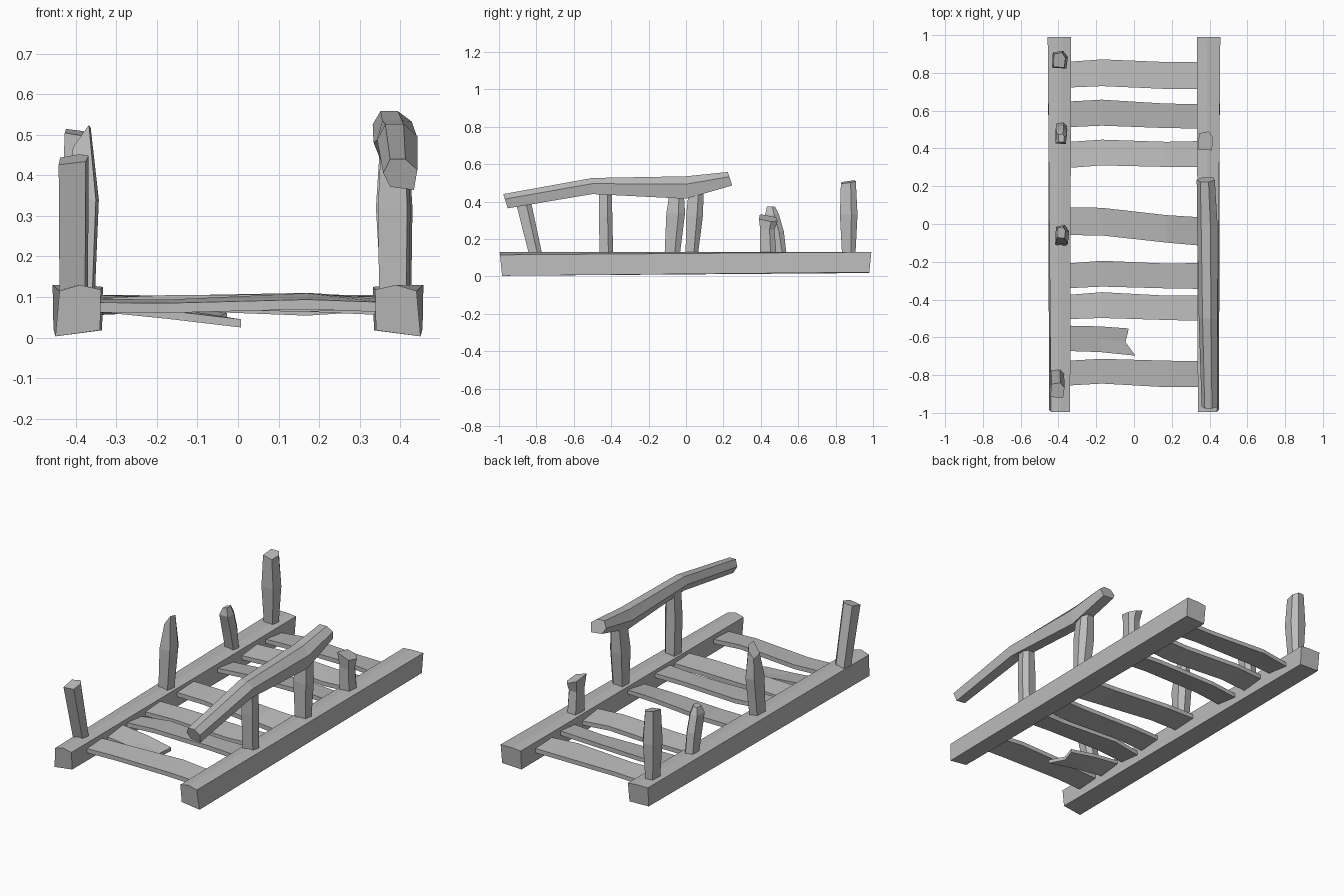
import bpy, bmesh, random
from mathutils import Vector

if "Cube" in bpy.data.objects:
    bpy.data.objects.remove(bpy.data.objects["Cube"], do_unlink=True)
random.seed(4)

wood = bpy.data.materials.new("weathered_grey")
wood.use_nodes = True
GREY = (0.5, 0.5, 0.5, 1)
wood.diffuse_color = GREY
wood.node_tree.nodes["Principled BSDF"].inputs["Base Color"].default_value = GREY


def loft(name, rings):
    """Skin equal-sized rings of points and cap both ends."""
    bm = bmesh.new()
    loops = [[bm.verts.new(p) for p in ring] for ring in rings]
    n = len(loops[0])
    for a, b in zip(loops, loops[1:]):
        for i in range(n):
            j = (i + 1) % n
            bm.faces.new((a[i], a[j], b[j], b[i]))
    bm.faces.new(loops[0])
    bm.faces.new(loops[-1])
    bmesh.ops.recalc_face_normals(bm, faces=bm.faces)
    mesh = bpy.data.meshes.new(name)
    bm.to_mesh(mesh)
    bm.free()
    mesh.materials.append(wood)
    obj = bpy.data.objects.new(name, mesh)
    bpy.context.collection.objects.link(obj)
    return obj


# Side beams: rough timbers with a peaked front end and square back end
FRONT = [(-.055, .003), (.055, .018), (.057, .118), (.005, .13), (-.045, .115)]
BACK = [(-.06, .022), (.06, .018), (.062, .125), (.01, .13), (-.062, .13)]
for side, name in ((-1, "right_beam"), (1, "left_beam")):
    rings = []
    for y, shape, lean in ((-.99, FRONT, -.1), (.985, BACK, .1)):
        rings.append([(side * (.395 - u), y + lean * (z - .07), z) for u, z in shape])
    loft(name, rings)

# Upright posts: stations of (x, y, z, half width, half depth), with a sloped top
SECTION = [(-1, -.9), (.8, -1), (1, .3), (.4, 1), (-.9, .8)]


def post(name, stations, slope=(0, 0)):
    rings = []
    for k, (x, y, z, w, d) in enumerate(stations):
        top = k == len(stations) - 1
        rings.append([(x + u * w, y + v * d,
                       z + (u * slope[0] + v * slope[1] if top else 0))
                      for u, v in SECTION])
    loft(name, rings)


post("right_front_post", [(-.405, -.80, .1, .035, .035),
                          (-.405, -.88, .44, .037, .04)], (.005, .01))
post("right_middle_post", [(-.385, -.075, .1, .032, .04),
                           (-.38, -.055, .34, .037, .05),
                           (-.385, -.045, .49, .022, .03)], (.03, -.01))
post("right_short_post", [(-.385, .51, .1, .03, .03),
                          (-.385, .485, .24, .032, .038),
                          (-.385, .46, .33, .03, .037),
                          (-.385, .455, .37, .016, .022)], (.004, 0))
post("right_back_post", [(-.395, .87, .1, .03, .035),
                         (-.392, .87, .33, .042, .047),
                         (-.395, .868, .505, .032, .04)], (-.005, .006))
post("left_front_post", [(.385, -.425, .1, .037, .036),
                         (.385, -.43, .32, .04, .036),
                         (.385, -.43, .47, .033, .034)])
post("left_middle_post", [(.39, .03, .1, .037, .032),
                          (.385, .045, .32, .045, .045),
                          (.385, .055, .46, .036, .04)])
post("left_stub_post", [(.385, .44, .1, .035, .045),
                        (.382, .435, .25, .032, .038),
                        (.38, .44, .31, .04, .05)], (-.015, -.008))

# Handrail: bent six-sided log running over the left posts
RAIL = [(-1, .1), (-.6, 1), (.3, 1), (1, .3), (.8, -1), (-.6, -.8)]
rail_path = [(.4, -.965, .402, .042, .038), (.393, -.5, .483, .05, .043),
             (.388, 0, .475, .054, .06), (.38, .235, .522, .048, .036)]
rings = []
for k, (x, y, z, w, h) in enumerate(rail_path):
    tilt = -.012 if k in (0, 3) else 0
    rings.append([(x + u * w, y + v * tilt, z + v * h) for u, v in RAIL])
loft("handrail", rings)

# Cross planks: (y at right end, y at left end, half depth, twist)
planks = [(-.79, -.795, .07, .08), (-.44, -.445, .068, -.08), (-.275, -.275, .07, .06),
          (.015, -.04, .075, .22), (.365, .37, .07, -.1), (.58, .57, .068, .12),
          (.79, .785, .07, -.08)]
EDGE = [(-1, -1), (1, -1), (1, 1), (-1, 1)]
for i, (y0, y1, depth, twist) in enumerate(planks):
    rings = []
    for x in (-.36, -.17, .17, .36):
        t = (x + .36) / .72
        y = y0 + (y1 - y0) * t + (.012 if x == -.17 else 0)
        z = .083 + random.uniform(-.008, .008)
        d = depth * random.uniform(.93, 1.02)
        slope = twist * (t if i == 3 else 1) + random.uniform(-.06, .06)
        rings.append([(x, y + v * d, z + v * d * slope + w * .012) for v, w in EDGE])
    loft("plank_%d" % (i + 1), rings)

# Snapped plank: droops to the floor and ends in a notched break
SNAP = [(-1, -1), (0, -1), (1, -1), (1, 1), (0, 1), (-1, 1)]
rings = []
for x, y, z, d, jag in ((-.36, -.605, .083, .067, 0), (-.18, -.61, .065, .068, 0),
                        (-.01, -.625, .043, .072, .035)):
    rings.append([Vector((x + jag * (abs(v) - 1) - jag * .5 * max(v, 0) + jag * .5 * max(-v, 0),
                          y + v * d, z + w * .01 + v * .008)) for v, w in SNAP])
loft("snapped_plank", rings)
